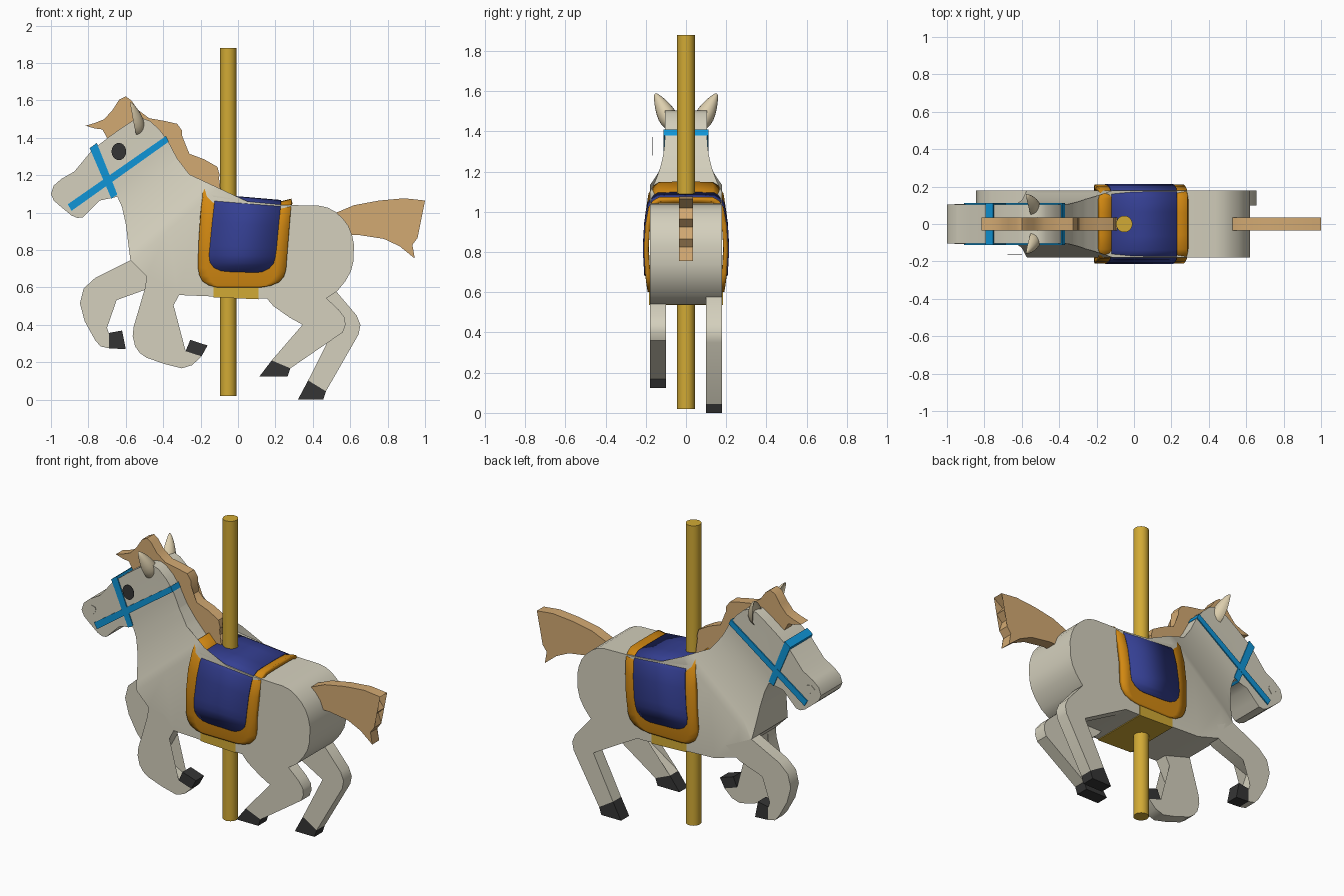
import bpy, bmesh, math
from mathutils import Vector, Matrix


def material(name, r, g, b):
    m = bpy.data.materials.new(name)
    m.diffuse_color = (r, g, b, 1)
    return m


COAT = material("coat cream", .66, .63, .51)
EAR = material("ear cream", .72, .62, .42)
HAIR = material("hair tan", .65, .40, .17)
GOLD = material("pole gold", .64, .40, .035)
ORANGE = material("trim orange", .65, .25, .006)
NAVY = material("blanket navy", .035, .05, .29)
BLUE = material("bridle blue", .005, .30, .68)
DARK = material("hoof black", .035, .035, .035)


def finish(bm, name, mat, angle=35):
    bmesh.ops.recalc_face_normals(bm, faces=bm.faces[:])
    me = bpy.data.meshes.new(name)
    bm.to_mesh(me)
    bm.free()
    ob = bpy.data.objects.new(name, me)
    bpy.context.collection.objects.link(ob)
    me.materials.append(mat)
    bpy.ops.object.select_all(action='DESELECT')
    bpy.context.view_layer.objects.active = ob
    ob.select_set(True)
    bpy.ops.object.shade_smooth_by_angle(angle=math.radians(angle))
    return ob


def slab(name, pts, y0, y1, mat, cuts=(), normal=None, width=None):
    """Side profile (x, z) given thickness in y; optional varying half width."""
    bm = bmesh.new()
    bm.faces.new([bm.verts.new((x, 0, z)) for x, z in pts])
    bmesh.ops.triangulate(bm, faces=bm.faces[:])
    for s in cuts:
        bmesh.ops.bisect_plane(bm, geom=bm.verts[:] + bm.edges[:] + bm.faces[:],
                               plane_co=normal * s, plane_no=normal)
    faces = bm.faces[:]
    rim = [e for e in bm.edges if e.is_boundary]
    back = {}
    for v in bm.verts[:]:
        w = width(v.co) if width else None
        back[v] = bm.verts.new((v.co.x, w if width else y1, v.co.z))
        v.co.y = -w if width else y0
    for f in faces:
        bm.faces.new([back[v] for v in reversed(f.verts)])
    for e in rim:
        a, b = e.verts
        bm.faces.new((a, b, back[b], back[a]))
    return finish(bm, name, mat)


# Body, neck and head: one profile that narrows along the neck
neck_axis = Vector((-.65, 0, .76)).normalized()
LOW, HIGH = .93, 1.28


def body_width(co):
    u = min(1, max(0, (co.dot(neck_axis) - LOW) / (HIGH - LOW)))
    return .105 + .075 * (1 - u) ** 1.7


body = [(-1, 1.10), (-.985, 1.145), (-.945, 1.18), (-.875, 1.22), (-.78, 1.335), (-.69, 1.405),
        (-.62, 1.455), (-.555, 1.497), (-.51, 1.505), (-.47, 1.49), (-.42, 1.445), (-.375, 1.385),
        (-.325, 1.29), (-.26, 1.205), (-.185, 1.125), (-.13, 1.085), (.05, 1.06), (.23, 1.042),
        (.435, 1.037), (.48, 1.027), (.52, 1.005), (.56, .97), (.59, .93), (.61, .88), (.62, .83),
        (.617, .74), (.603, .685), (.575, .635), (.53, .58), (.47, .54), (.155, .54), (-.32, .56),
        (-.49, .61), (-.49, .66), (-.575, .745), (-.59, .86), (-.6, .94), (-.62, 1.03),
        (-.645, 1.085), (-.69, 1.083), (-.74, 1.065), (-.795, 1.01), (-.83, .975), (-.86, .972),
        (-.89, .985), (-.945, 1.03), (-.985, 1.065)]
slab("body", body, 0, 0, COAT, [LOW + (HIGH - LOW) * i / 8 for i in range(9)],
     neck_axis, body_width)

# Legs and hooves, near side at -y and far side at +y
legs = {
    "near_front": (-1, [(-.49, .66), (-.495, .605), (-.53, .485), (-.558, .39), (-.563, .34),
                        (-.55, .285), (-.525, .25), (-.49, .225), (-.39, .19), (-.30, .168),
                        (-.245, .185), (-.195, .232), (-.28, .26), (-.435, .335), (-.315, .56),
                        (-.38, .64)],
                   [(-.255, .32), (-.163, .29), (-.195, .232), (-.28, .26)]),
    "far_front": (1, [(-.575, .745), (-.765, .65), (-.825, .595), (-.845, .515), (-.82, .42),
                      (-.765, .32), (-.735, .285), (-.69, .275), (-.69, .355), (-.74, .5),
                      (-.49, .59), (-.40, .66)],
                  [(-.69, .357), (-.62, .37), (-.60, .27), (-.69, .275)]),
    "near_hind": (-1, [(.155, .54), (.19, .5), (.275, .44), (.41, .365), (.18, .21), (.28, .168),
                       (.56, .36), (.575, .40), (.57, .44), (.54, .48), (.47, .545), (.35, .62)],
                  [(.18, .21), (.28, .168), (.265, .125), (.115, .125)]),
    "far_hind": (1, [(.2, .545), (.51, .37), (.375, .103), (.47, .045), (.645, .35), (.655, .40),
                     (.635, .45), (.52, .585), (.4, .65)],
                 [(.375, .103), (.47, .045), (.455, 0), (.32, 0)]),
}
for name, (side, leg, hoof) in legs.items():
    y0, y1 = sorted((side * .10, side * .18))
    slab(name + "_leg", leg, y0, y1, COAT)
    slab(name + "_hoof", hoof, y0, y1, DARK)

# Mane with forelock, and tail
slab("mane", [(-.815, 1.465), (-.765, 1.48), (-.715, 1.5), (-.67, 1.55), (-.635, 1.605),
              (-.60, 1.622), (-.57, 1.6), (-.535, 1.55), (-.475, 1.505), (-.39, 1.49),
              (-.325, 1.475), (-.3, 1.44), (-.295, 1.35), (-.26, 1.315), (-.18, 1.285),
              (-.11, 1.245), (-.098, 1.2), (-.125, 1.135), (-.09, 1.10), (-.12, 1.06),
              (-.22, 1.08), (-.35, 1.22), (-.45, 1.4), (-.55, 1.44), (-.65, 1.38), (-.70, 1.40),
              (-.725, 1.445), (-.765, 1.45)], -.034, .034, HAIR)
slab("tail", [(.5, .98), (.525, 1.0), (.62, 1.04), (.755, 1.065), (.89, 1.077), (1, 1.065),
              (.935, 1.02), (.98, .965), (.94, .925), (.96, .865), (.93, .825), (.945, .755),
              (.865, .82), (.78, .86), (.65, .88), (.55, .88)], -.034, .034, HAIR)

# Bridle straps wrap right around the head
slab("cheek_strap", [(-.91, 1.045), (-.385, 1.41), (-.37, 1.38), (-.89, 1.01)],
     -.112, .112, BLUE)
slab("nose_strap", [(-.793, 1.345), (-.755, 1.373), (-.645, 1.097), (-.677, 1.075)],
     -.111, .111, BLUE)


def oval(cx, cz, rx, rz, n=20):
    return [(cx + rx * math.cos(i * math.tau / n), cz + rz * math.sin(i * math.tau / n))
            for i in range(n)]


# Eye plate stands off the near side; nostrils on both sides
slab("eye", oval(-.637, 1.327, .039, .046), -.166, -.164, DARK)
for s in (-1, 1):
    slab("nostril", [(-.96, 1.125), (-.935, 1.147), (-.905, 1.14), (-.9, 1.12), (-.92, 1.09)],
         *sorted((s * .10, s * .108)), COAT)

# Ears: pointed cups that open forwards and lean out
for s in (-1, 1):
    base, tip = Vector((-.525, s * .06, 1.415)), Vector((-.562, s * .155, 1.592))
    axis = (tip - base).normalized()
    side = axis.cross(Vector((1, 0, 0))).normalized()
    front = side.cross(axis)
    bm = bmesh.new()
    bmesh.ops.create_uvsphere(bm, u_segments=20, v_segments=12, radius=1)
    half = (tip - base).length / 2
    for v in bm.verts:
        x, y, z = v.co
        taper = .044 * (1 - .45 * z)
        x = (x if x > 0 else -.4 * x) * taper * 1.1 - .015
        v.co = (base + tip) / 2 + front * x + side * (y * taper) + axis * (z * half)
    finish(bm, "ear", EAR, 50)

# Pole and girth
bm = bmesh.new()
bmesh.ops.create_cone(bm, cap_ends=True, segments=20, radius1=.044, radius2=.044, depth=1.86,
                      matrix=Matrix.Translation((-.052, 0, .95)))
finish(bm, "pole", GOLD)
slab("girth", [(-.13, .66), (.11, .66), (.11, .537), (-.13, .547)], -.183, .183, GOLD)


def cloth(name, rows, heights, splits, mat, thick, lift):
    """Saddle cloth draped over the back; rows are (y, drop, x left, x right)."""
    bm = bmesh.new()
    full = [(-y, *r) for y, *r in reversed(rows)] + rows
    grid = []
    for y, drop, xl, xr in full:
        y += math.copysign(lift, y)
        grid.append([bm.verts.new((xl + (xr - xl) * t, y, h + (.60 - h) * drop))
                     for t, h in zip(splits, heights)])
    for a, b in zip(grid, grid[1:]):
        for i in range(len(splits) - 1):
            bm.faces.new((a[i], a[i + 1], b[i + 1], b[i]))
    ob = finish(bm, name, mat)
    if sum(p.normal.z for p in ob.data.polygons) < 0:
        ob.data.flip_normals()
    mod = ob.modifiers.new("thickness", 'SOLIDIFY')
    mod.thickness = thick
    mod.offset = -1


# Saddle blanket with raised orange trim and navy panel
cloth("blanket_trim",
      [(.06, 0, -.175, .285), (.135, .005, -.177, .285), (.165, .04, -.18, .284),
       (.187, .11, -.185, .282), (.203, .3, -.2, .275), (.21, .55, -.21, .266),
       (.203, .8, -.215, .257), (.199, .88, -.207, .245), (.195, .94, -.19, .22),
       (.192, .98, -.155, .175), (.19, 1, -.11, .12)],
      (1.15, 1.092, 1.062, 1.075), (0, .12, .885, 1), ORANGE, .024, 0)
cloth("blanket_panel",
      [(.06, 0, -.12, .23), (.135, .005, -.12, .23), (.165, .04, -.122, .229),
       (.187, .11, -.127, .226), (.203, .3, -.138, .217), (.21, .55, -.15, .206),
       (.2072, .65, -.155, .2), (.205, .73, -.15, .19), (.2035, .785, -.13, .165),
       (.2025, .82, -.095, .13), (.202, .83, -.06, .1)],
      (1.098, 1.068), (0, 1), NAVY, .008, .005)
